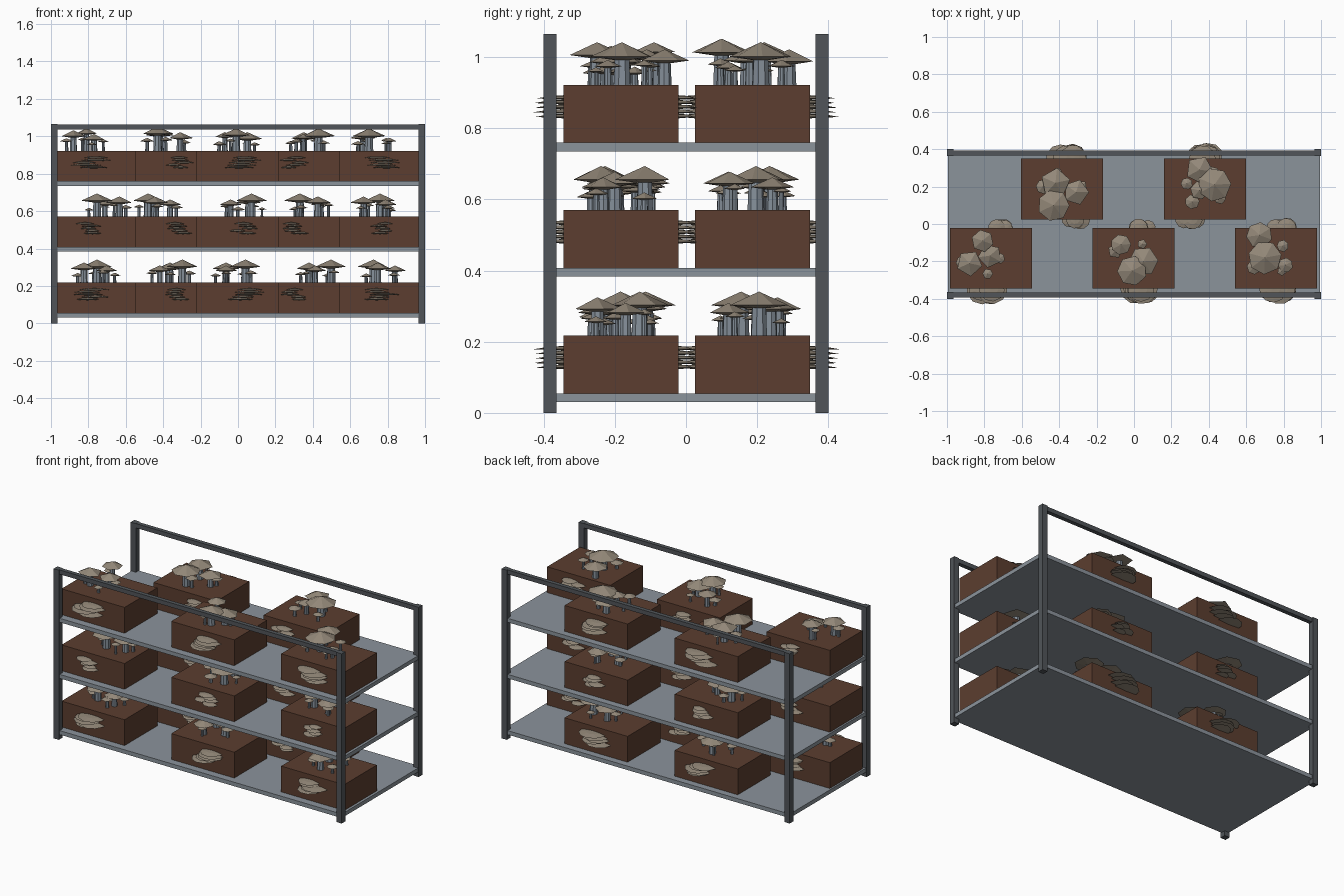
import bpy, math, random
from mathutils import Matrix

random.seed(4)
if "Cube" in bpy.data.objects:
    bpy.data.objects.remove(bpy.data.objects["Cube"])


def material(name, srgb):
    colour = [(c / 255) ** 2.2 for c in srgb] + [1]
    mat = bpy.data.materials.new(name)
    mat.use_nodes = True
    mat.diffuse_color = colour
    mat.node_tree.nodes["Principled BSDF"].inputs["Base Color"].default_value = colour
    return mat


FRAME = material("dark steel", (82, 86, 90))
SHELF = material("shelf grey", (138, 146, 154))
SOIL = material("brown substrate", (92, 64, 51))
CAP = material("mushroom beige", (146, 135, 120))
STEM = material("stem grey", (132, 142, 152))


def finish(obj, name, mat):
    obj.name = name
    obj.data.materials.append(mat)
    return obj


def box(name, mat, lo, hi):
    bpy.ops.mesh.primitive_cube_add(size=1, location=[(a + b) / 2 for a, b in zip(lo, hi)])
    obj = bpy.context.object
    obj.data.transform(Matrix.Diagonal([b - a for a, b in zip(lo, hi)] + [1]))
    return finish(obj, name, mat)


def lathe(name, mat, profile, sides, place, turn):
    """Faceted solid from (radius, height) rings; a zero radius closes to a point."""
    verts, faces, rings = [], [], []
    for radius, z in profile:
        count = sides if radius else 1
        rings.append(range(len(verts), len(verts) + count))
        for i in range(count):
            a = turn + math.tau * i / count
            verts.append((radius * math.cos(a), radius * math.sin(a), z))
    for low, high in zip(rings, rings[1:]):
        for i in range(sides):
            j = (i + 1) % sides
            quad = [low[i % len(low)], low[j % len(low)], high[j % len(high)], high[i % len(high)]]
            faces.append(list(dict.fromkeys(quad)))
    if profile[0][0]:
        faces.append(list(reversed(rings[0])))
    mesh = bpy.data.meshes.new(name)
    mesh.from_pydata(verts, [], faces)
    obj = bpy.data.objects.new(name, mesh)
    obj.location = place
    bpy.context.collection.objects.link(obj)
    return finish(obj, name, mat)


def mushroom(x, y, base, radius, height):
    rise = radius * 0.45
    edge = base + height - rise
    turn = random.uniform(0, math.tau)
    lathe("mushroom_stem", STEM, [(radius * 0.28, 0), (radius * 0.24, edge - base)],
          8, (x, y, base), turn)
    lathe("mushroom_cap", CAP, [(radius * 0.3, -radius * 0.1), (radius, 0), (0, rise)],
          random.choice((5, 6, 7)), (x, y, edge), turn)


def bracket_stack(x, y, z, reach):
    """Overlapping thin discs growing out of a block's face."""
    for i in range(5):
        r = reach * random.uniform(0.75, 1)
        lathe("bracket_fungus", CAP, [(0, -0.004), (r, 0), (r * 0.5, 0.007), (0, 0.009)], 10,
              (x + random.uniform(-0.035, 0.035), y, z + (i - 2) * 0.013),
              random.uniform(0, math.tau))


# Frame: four posts and two long top rails
for side, label in ((-1, "front"), (1, "back")):
    for end in (-1, 1):
        x, y = end * 0.982, side * 0.382
        box(label + "_post", FRAME, (x - 0.018, y - 0.018, 0), (x + 0.018, y + 0.018, 1.065))
    box(label + "_top_rail", FRAME, (-0.97, side * 0.38 - 0.013, 1.037),
        (0.97, side * 0.38 + 0.013, 1.064))

# Blocks: centre x, centre y, bracket x on the front and back faces
BLOCKS = [(-0.765, -0.183, -0.79, -0.72), (-0.003, -0.183, 0.03, 0.05),
          (0.76, -0.183, 0.76, 0.79), (-0.385, 0.187, -0.32, -0.36), (0.38, 0.187, 0.3, 0.39)]

# Large caps on the top shelf: x, y, radius, height, grouped per block
TOP_CAPS = [
    [(-0.88, -0.21, 0.07, 0.11), (-0.77, -0.17, 0.065, 0.09), (-0.81, -0.09, 0.06, 0.12)],
    [(-0.07, -0.11, 0.055, 0.1), (0.05, -0.2, 0.08, 0.1), (-0.01, -0.25, 0.08, 0.12)],
    [(0.67, -0.06, 0.07, 0.1), (0.7, -0.18, 0.09, 0.12), (0.81, -0.22, 0.04, 0.07)],
    [(-0.42, 0.22, 0.08, 0.12), (-0.31, 0.17, 0.07, 0.1), (-0.43, 0.1, 0.085, 0.13)],
    [(0.35, 0.29, 0.075, 0.1), (0.43, 0.21, 0.09, 0.12), (0.35, 0.18, 0.05, 0.09)],
]
# Cluster centres along x on the two lower shelves
LOW_CLUSTERS = [[-0.76, -0.03, 0.77, -0.36, 0.43], [-0.7, 0.03, 0.74, -0.43, 0.4]]

for tier, floor in enumerate((0.055, 0.408, 0.76)):
    box("shelf", SHELF, (-0.995, -0.392, floor - 0.025), (0.995, 0.392, floor))
    top = floor + 0.162
    for n, (x, y, front_x, back_x) in enumerate(BLOCKS):
        box("growing_block", SOIL, (x - 0.219, y - 0.162, floor), (x + 0.219, y + 0.162, top))

        # Mushroom cluster: three large and a few small ones
        if tier == 2:
            caps = TOP_CAPS[n]
        else:
            cx = LOW_CLUSTERS[tier][n]
            start = random.uniform(0, math.tau)
            caps = [(cx + 0.07 * math.cos(start + k * 2.1), y + 0.07 * math.sin(start + k * 2.1),
                     0.085 - 0.012 * k, 0.124 - 0.016 * k) for k in range(3)]
        for cap_x, cap_y, radius, height in caps:
            mushroom(cap_x, cap_y, top, radius, height)
        mid_x = sum(c[0] for c in caps) / 3
        for k in range(4):
            a = k * 1.7 + n
            mushroom(mid_x + 0.1 * math.cos(a), y + 0.09 * math.sin(a), top,
                     random.uniform(0.025, 0.04), random.uniform(0.045, 0.075))

        # Bracket fungi on front and back faces
        for face_y, bx in ((y - 0.162, front_x), (y + 0.162, back_x)):
            outer = abs(face_y) > 0.2
            reach = 0.085 if outer and tier != 1 else 0.055
            bracket_stack(bx, face_y, floor + 0.098, reach)
